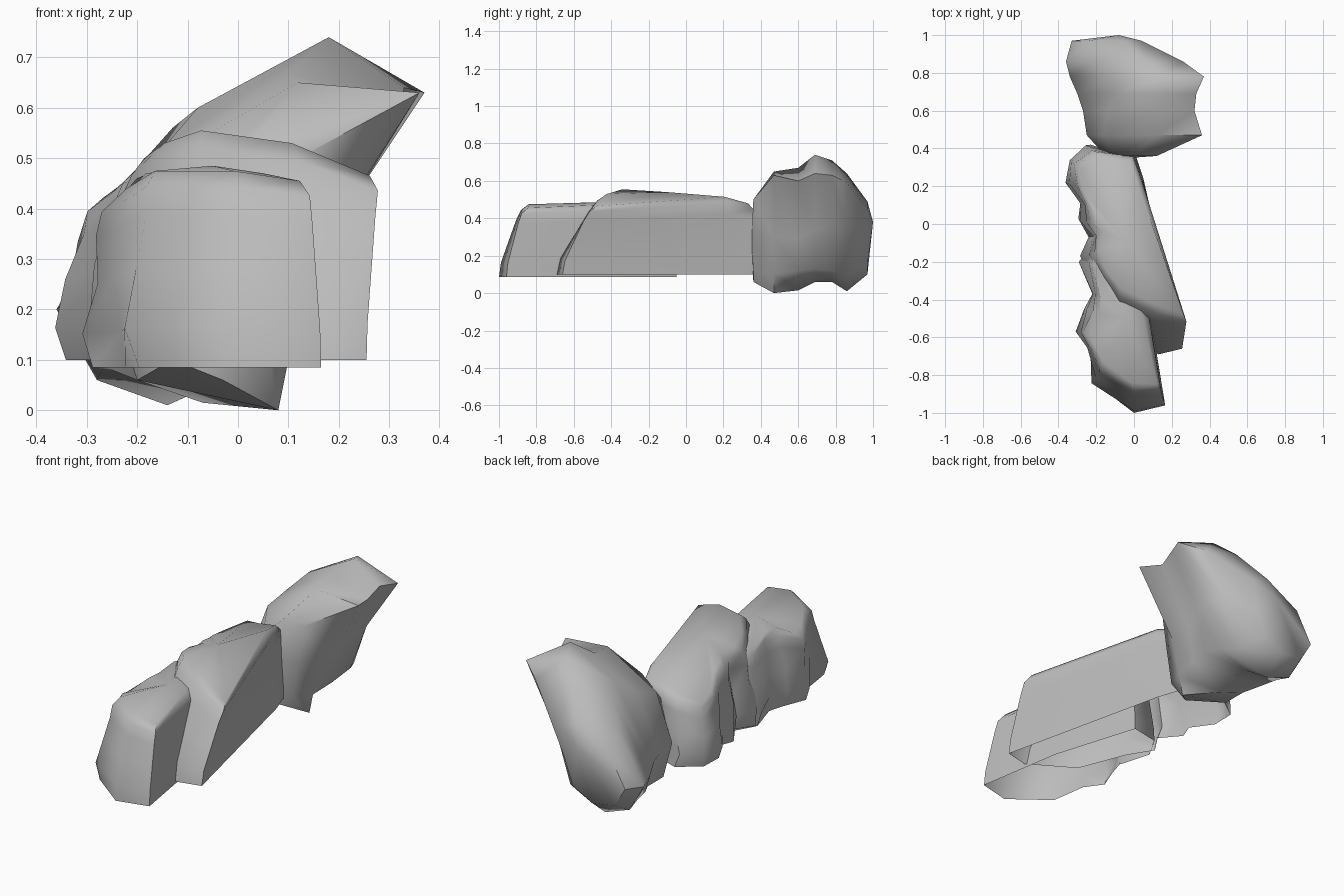
import bpy, bmesh, math
from mathutils import Vector

old = bpy.data.objects.get("Cube")
if old:
    bpy.data.objects.remove(old, do_unlink=True)

stone = bpy.data.materials.new("grey_stone")
stone.use_nodes = True
grey = (0.5, 0.5, 0.5, 1)
stone.diffuse_color = grey
stone.node_tree.nodes["Principled BSDF"].inputs["Base Color"].default_value = grey


def loft(name, rings, end_tip, start_tip=None):
    """Skin closed rings in order, closing to a tip; no start tip leaves it open."""
    bm = bmesh.new()
    loops = [[bm.verts.new(p) for p in ring] for ring in rings]
    count = len(loops[0])
    for low, high in zip(loops, loops[1:]):
        for i in range(count):
            j = (i + 1) % count
            bm.faces.new((low[i], low[j], high[j], high[i]))
    for loop, tip in ((loops[0], start_tip), (loops[-1], end_tip)):
        if tip:
            peak = bm.verts.new(tip)
            for i in range(count):
                bm.faces.new((loop[i], loop[(i + 1) % count], peak))
    bmesh.ops.recalc_face_normals(bm, faces=bm.faces)
    mesh = bpy.data.meshes.new(name)
    bm.to_mesh(mesh)
    bm.free()
    obj = bpy.data.objects.new(name, mesh)
    bpy.context.collection.objects.link(obj)
    mesh.materials.append(stone)
    bpy.ops.object.select_all(action="DESELECT")
    obj.select_set(True)
    bpy.context.view_layer.objects.active = obj
    bpy.ops.object.shade_smooth_by_angle(angle=math.radians(52))


def cliff(name, columns, base, ridge):
    """Hollow cliff from columns of (foot x, foot y, brow x, brow y, brow z)."""
    rings = []
    # height fraction and how far the wall has leaned from foot to brow
    for height, lean in ((0, 0.0), (0.2, 0.08), (0.5, 0.4), (0.78, 0.7), (0.92, 0.9)):
        ring = []
        for n, (fx, fy, bx, by, bz) in enumerate(columns):
            foot, brow = Vector((fx, fy, base)), Vector((bx, by, bz))
            p = foot.lerp(brow, lean)
            p.z = base + (bz - base) * height
            # the rough side is undercut at its foot and split by ledges
            if fx < -0.2:
                p.x += 0.02 if height == 0 else 0
                p.x += 0.009 * math.sin(n * 2.3 + height * 9)
            ring.append(p)
        rings.append(ring)
    # brow, drawn in a little so that the edge is worn
    centre = sum((Vector(c[2:]) for c in columns), Vector()) / len(columns)
    brow = []
    for c in columns:
        p = Vector(c[2:])
        inward = centre - p
        inward.z = 0
        brow.append(p + inward.normalized() * 0.03)
    rings.append(brow)
    loft(name, rings, ridge)


# Middle cliff: a wedge with a flat side and a buttressed side
cliff("middle_cliff", [
    (.255, -.66, .28, -.5, .465),
    (.05, .24, .04, .23, .515),
    (.01, .36, -.01, .36, .48),
    (-.14, .39, -.12, .37, .46),
    (-.25, .42, -.2, .38, .45),
    (-.35, .34, -.3, .31, .4),
    (-.37, .22, -.29, .2, .42),
    (-.28, .11, -.24, .1, .46),
    (-.31, .03, -.23, 0, .48),
    (-.24, -.07, -.19, -.06, .49),
    (-.29, -.17, -.2, -.16, .5),
    (-.22, -.3, -.15, -.28, .53),
    (-.1, -.55, -.07, -.37, .555),
    (.13, -.69, .12, -.45, .53),
], 0.1, (-.04, -.1, .54))

# Front cliff: a second wedge that overlaps the first
cliff("front_cliff", [
    (.165, -.96, .14, -.87, .455),
    (.09, -.5, .08, -.5, .47),
    (-.05, -.05, -.07, -.1, .48),
    (-.2, -.08, -.17, -.12, .46),
    (-.29, -.2, -.21, -.21, .46),
    (-.23, -.37, -.19, -.37, .47),
    (-.27, -.45, -.21, -.46, .47),
    (-.305, -.57, -.26, -.57, .42),
    (-.24, -.66, -.24, -.65, .44),
    (-.225, -.85, -.17, -.76, .475),
    (0, -1, 0, -.87, .475),
], 0.085, (-.05, -.5, .485))

# Back boulder: leaning cross-sections (x, z) at steps along y, hollowed on one side
sections = {
    .36: ((-.13, .1), (-.15, .25), (-.11, .4), (0, .5), (.12, .5), (.09, .3), (.06, .12), (-.03, .06)),
    .47: ((-.2, .06), (-.25, .25), (-.16, .49), (.12, .65), (.36, .63), (.15, .3), (.1, .1), (.08, 0)),
    .6: ((-.2, .06), (-.27, .25), (-.14, .53), (.1, .67), (.32, .6), (.15, .29), (.12, .12), (-.07, .015)),
    .69: ((-.25, .08), (-.3, .25), (-.08, .6), (.18, .74), (.33, .64), (.17, .34), (.12, .13), (-.05, .06)),
    .78: ((-.27, .08), (-.34, .22), (-.13, .56), (.14, .71), (.37, .63), (.19, .36), (.1, .12), (-.07, .06)),
    .86: ((-.28, .06), (-.36, .2), (-.21, .47), (.06, .64), (.26, .59), (.14, .35), (.06, .1), (-.14, .01)),
}
# The last section is a smaller, lower cheek
sections[.97] = ((-.27, .12), (-.33, .22), (-.24, .38), (-.05, .49), (.04, .45), (.02, .3), (-.03, .16), (-.14, .1))
loft("back_boulder",
     [[(x, y, z) for x, z in ring] for y, ring in sections.items()],
     (-.08, 1, .38), start_tip=(-.02, .35, .28))
